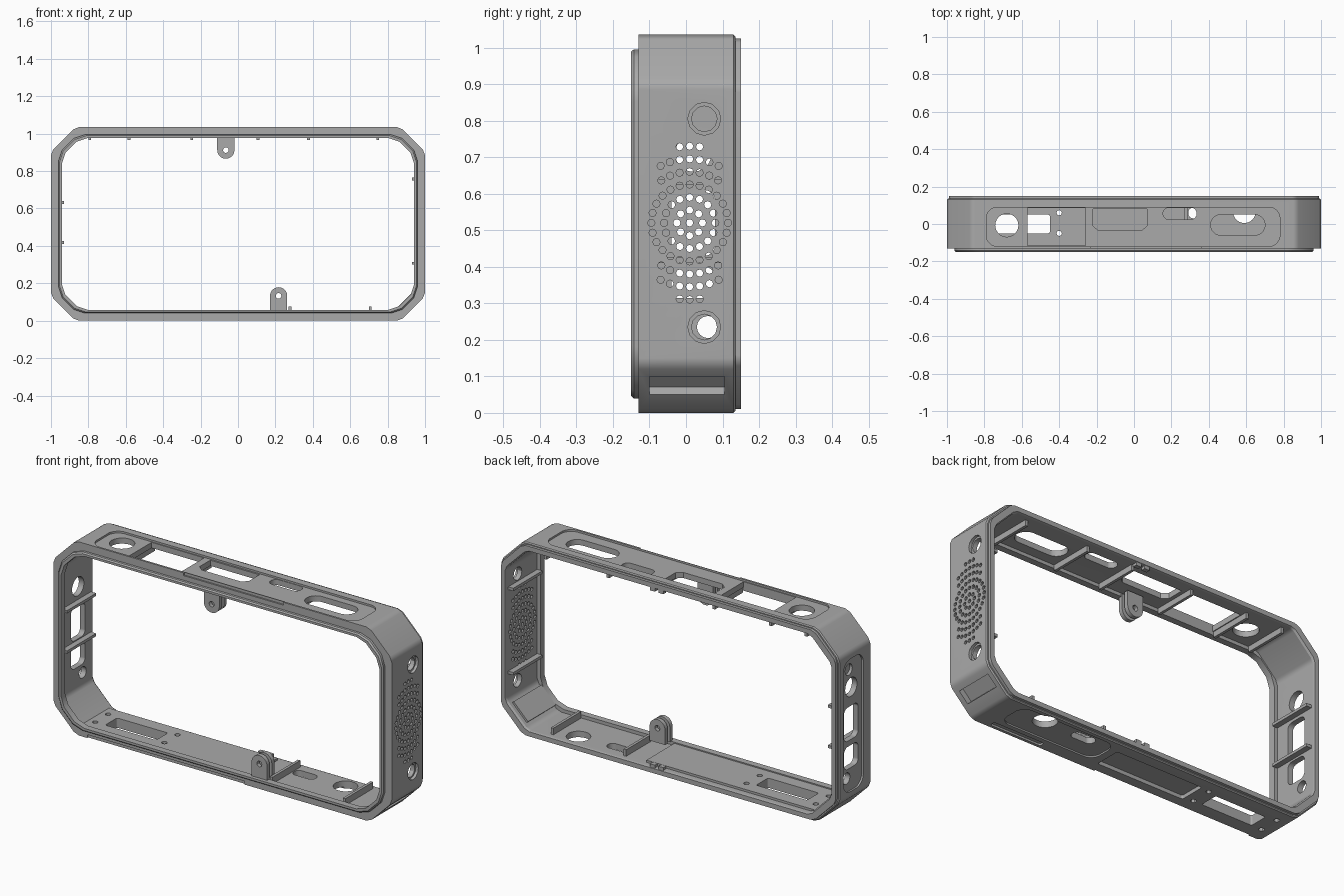
import bpy, bmesh, math
from mathutils import Vector

cube = bpy.data.objects.get("Cube")
if cube:
    bpy.data.objects.remove(cube, do_unlink=True)

HEIGHT = 1.035
grey = bpy.data.materials.new("plain grey")
grey.use_nodes = True
grey.diffuse_color = (0.4, 0.4, 0.4, 1)
grey.node_tree.nodes["Principled BSDF"].inputs["Base Color"].default_value = (0.4, 0.4, 0.4, 1)


def finish(name, bm):
    bmesh.ops.recalc_face_normals(bm, faces=bm.faces)
    mesh = bpy.data.meshes.new(name)
    bm.to_mesh(mesh)
    bm.free()
    mesh.materials.append(grey)
    ob = bpy.data.objects.new(name, mesh)
    bpy.context.collection.objects.link(ob)
    return ob


def rounded(u0, u1, v0, v1, r, seg=6):
    """Outline of a rectangle with rounded corners."""
    pts = []
    for i, (u, v) in enumerate(((u1 - r, v1 - r), (u0 + r, v1 - r), (u0 + r, v0 + r), (u1 - r, v0 + r))):
        for k in range(seg):
            a = math.pi / 2 * (i + (k + 0.5) / seg)
            pts.append((u + r * math.cos(a), v + r * math.sin(a)))
    return pts


def circle(u, v, r, n=24):
    return [(u + r * math.cos(math.tau * k / n), v + r * math.sin(math.tau * k / n)) for k in range(n)]


def rect(u0, u1, v0, v1):
    return [(u0, v0), (u1, v0), (u1, v1), (u0, v1)]


PLACE = {"x": lambda u, v, w: (w, u, v),
         "y": lambda u, v, w: (u, w, v),
         "z": lambda u, v, w: (u, v, w)}


def prisms(name, items):
    """One object made of extruded outlines: (axis, outline, low, high)."""
    bm = bmesh.new()
    for axis, pts, lo, hi in items:
        a, b = ([bm.verts.new(PLACE[axis](u, v, w)) for u, v in pts] for w in (lo, hi))
        bm.faces.new(a)
        bm.faces.new(b)
        for i in range(len(pts)):
            j = (i + 1) % len(pts)
            bm.faces.new((a[i], a[j], b[j], b[i]))
    return finish(name, bm)


def cut(target, items):
    cutter = prisms("cutter", items)
    cutter.hide_render = True
    mod = target.modifiers.new("cut", "BOOLEAN")
    mod.operation, mod.solver, mod.object = "DIFFERENCE", "EXACT", cutter
    bpy.context.view_layer.update()
    graph = bpy.context.evaluated_depsgraph_get()
    mesh = bpy.data.meshes.new_from_object(target.evaluated_get(graph))
    target.modifiers.clear()
    target.data = mesh
    bpy.data.objects.remove(cutter, do_unlink=True)


def smooth(ob):
    bpy.ops.object.select_all(action="DESELECT")
    ob.select_set(True)
    bpy.context.view_layer.objects.active = ob
    bpy.ops.object.shade_smooth_by_angle(angle=math.radians(30))
    mod = ob.modifiers.new("even normals", "WEIGHTED_NORMAL")
    mod.keep_sharp = True


# Frame shell: outline with chamfered corners, swept through its stepped section
def outline(inset, size, near, far):
    corner = [(0, size), (near * size, far * size), (far * size, near * size), (size, 0)]
    pts = []
    for sx, sz in ((1, 1), (-1, 1), (-1, -1), (1, -1)):
        for dx, dz in corner if sx * sz > 0 else corner[::-1]:
            pts.append((sx * (1 - inset - dx), HEIGHT / 2 + sz * (HEIGHT / 2 - inset - dz)))
    return pts


CHAMFER, ROUND = (0.08, 0.8), (0.14, 0.58)
section = [(0, -0.13, CHAMFER), (0, 0.13, CHAMFER), (0.005, 0.135, CHAMFER), (0.01, 0.135, CHAMFER),
           (0.01, 0.15, CHAMFER), (0.035, 0.15, CHAMFER), (0.04, 0.14, CHAMFER), (0.04, -0.115, CHAMFER),
           (0.058, -0.115, ROUND), (0.058, -0.15, ROUND), (0.046, -0.15, ROUND),
           (0.04, -0.143, ROUND), (0.04, -0.13, ROUND)]
bm = bmesh.new()
rings = [[bm.verts.new((x, y, z)) for x, z in outline(o, 0.15 - 0.2 * o, *style)] for o, y, style in section]
for k, ring in enumerate(rings):
    nxt = rings[(k + 1) % len(rings)]
    for i in range(len(ring)):
        j = (i + 1) % len(ring)
        bm.faces.new((ring[i], ring[j], nxt[j], nxt[i]))
frame = finish("frame_shell", bm)

# Shallow recessed panels, front seams and the pocket in the lower corner
cut(frame, [
    ("z", rounded(-0.79, 0.78, -0.12, 0.09, 0.06), HEIGHT - 0.01, 1.2),
    ("z", rounded(0.2, 0.76, -0.06, 0.11, 0.06), -0.1, 0.008),
    ("z", rounded(-0.35, 0.16, -0.07, 0.07, 0.01), -0.1, 0.02),
    ("z", rounded(0.47, 0.77, -0.115, -0.085, 0.012), -0.1, 0.01),
    ("x", rounded(-0.07, 0.1, 0.16, 0.87, 0.06), -1.1, -0.99),
    ("y", rect(-0.23, 0.36, HEIGHT - 0.015, 1.1), -0.2, -0.122),
    ("y", rect(-0.8, 0.13, -0.1, 0.018), -0.2, -0.122),
    ("y", [(0.938, 0.03), (0.988, 0.08), (0.947, 0.121), (0.897, 0.071)], -0.1, 0.105),
    ("x", circle(0.05, 0.805, 0.045, 12), 0.985, 1.1),
    ("x", circle(0.05, 0.235, 0.045, 12), 0.985, 1.1),
])

# Ports in the top wall
top = [circle(-0.68, -0.007, 0.062), rect(-0.57, -0.26, -0.115, 0.085),
       [(-0.22, 0.08), (-0.22, -0.01), (-0.19, -0.035), (0.04, -0.035), (0.07, -0.01), (0.07, 0.08)],
       rounded(0.155, 0.335, 0.025, 0.087, 0.03), rounded(0.41, 0.7, -0.06, 0.05, 0.054)]
# Openings in the bottom wall
bottom = [rounded(-0.75, -0.45, -0.05, 0.05, 0.01), circle(0.59, 0.065, 0.06),
          rounded(0.29, 0.42, 0.03, 0.088, 0.028)]
bottom += [circle(x, y, 0.014, 12) for x in (-0.81, -0.4) for y in (-0.05, 0.06)]
bottom = [("z", p, -0.1, 0.2) for p in bottom]
# Slots and round holes in the left-hand end wall
side = [("x", p, -1.1, -0.9) for p in (circle(0.02, 0.71, 0.05), circle(0.06, 0.235, 0.03),
        rounded(-0.04, 0.08, 0.43, 0.61, 0.03), rounded(-0.04, 0.08, 0.28, 0.4, 0.03))]
side.append(("x", circle(0.04, 0.81, 0.03), -1.1, -0.975))
cut(frame, [("z", p, 0.9, 1.2) for p in top] + bottom + side)

# Speaker grille: rings of small holes kept inside an oval, plus two screw holes
grille = [circle(0.01, 0.52, 0.01, 8)]
for k in range(1, 7):
    for i in range(8 * k):
        a = math.tau * i / (8 * k)
        y, z = 0.035 * k * math.sin(a), 0.035 * k * math.cos(a)
        if (y / 0.1) ** 2 + (z / 0.215) ** 2 < 1.17:
            grille.append(circle(0.01 + y, 0.52 + z, 0.01, 8))
grille += [circle(0.05, z, 0.035, 12) for z in (0.805, 0.235)]
cut(frame, [("x", p, 0.9, 1.1) for p in grille])
smooth(frame)

# Raised plate on the floor
plate = prisms("floor_plate", [("z", rect(-0.88, 0.15, -0.115, 0.12), 0.035, 0.052)])
cut(plate, bottom)


# Forked mounting tabs
def tab(name, x, z_root, direction):
    r = 0.046
    end = z_root + direction * 0.078
    pts = [(x - r, z_root)]
    pts += [(x - r * math.cos(math.pi * k / 12), end + direction * r * math.sin(math.pi * k / 12))
            for k in range(13)]
    pts.append((x + r, z_root))
    ob = prisms(name, [("y", pts, y, y + 0.022) for y in (-0.13, -0.09)])
    cut(ob, [("y", circle(x, end, 0.015, 12), -0.2, 0)])
    smooth(ob)


tab("top_tab", -0.065, 0.99, -1)
tab("bottom_tab", 0.217, 0.055, 1)

# Inner ribs on each wall
prisms("floor_ribs", [("x", rect(-0.115, 0.12, 0.035, 0.075), x, x + 0.015) for x in (0.27, 0.7)])
prisms("ceiling_ribs", [("x", rect(-0.115, 0.12, 0.965, 1.0), x, x + 0.015) for x in (-0.8, -0.59, -0.255, 0.1, 0.37, 0.74)])
prisms("left_end_ribs", [("z", rect(0.93, 0.965, -0.115, 0.13), z, z + 0.015) for z in (0.3, 0.75)])
prisms("right_end_ribs", [("z", rect(-0.965, -0.93, -0.115, 0.13), z, z + 0.015) for z in (0.41, 0.625)])

# Solid backing behind the corner pocket, and small clips at the rear edge
prisms("corner_backing", [("y", [(0.87, 0.05), (0.955, 0.135), (0.935, 0.155), (0.85, 0.07)], -0.115, 0.12)])
prisms("rear_clips", [("z", rect(x, x + 0.03, 0.125, 0.148), z, z + 0.02)
                      for x in (0.03, 0.08) for z in (0.034, 0.981)])
